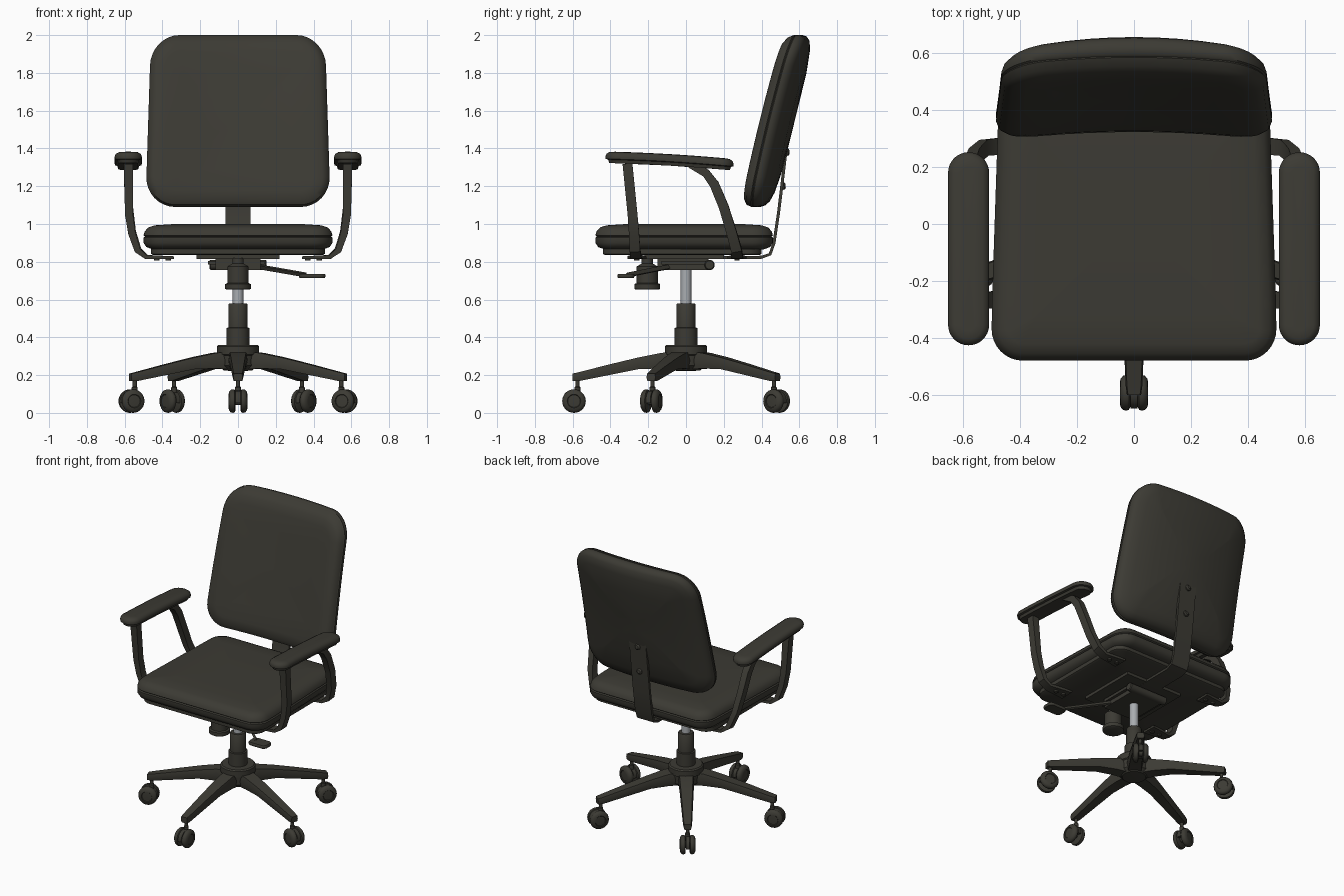
import bpy, bmesh, math
from mathutils import Vector, Matrix

if "Cube" in bpy.data.objects:
    bpy.data.objects.remove(bpy.data.objects["Cube"])


def material(name, rgb):
    m = bpy.data.materials.new(name)
    m.diffuse_color = (*rgb, 1)
    m.use_nodes = True
    m.node_tree.nodes["Principled BSDF"].inputs["Base Color"].default_value = m.diffuse_color
    return m


DARK = material("dark olive grey", (0.045, 0.043, 0.034))
STEEL = material("light steel", (0.40, 0.42, 0.44))


def loft(name, rings, mat=DARK, matrix=None, tips=None, angle=40):
    """Skin a list of equal-length rings; close ends with n-gons or fans to tips."""
    bm = bmesh.new()
    vs = [[bm.verts.new(p) for p in ring] for ring in rings]
    n = len(vs[0])
    for a, b in zip(vs, vs[1:]):
        for i in range(n):
            j = (i + 1) % n
            bm.faces.new((a[i], a[j], b[j], b[i]))
    for k, ring in enumerate((vs[0], vs[-1])):
        if tips:
            c = bm.verts.new(tips[k])
            for i in range(n):
                bm.faces.new((ring[i], ring[(i + 1) % n], c))
        else:
            bm.faces.new(ring)
    bmesh.ops.recalc_face_normals(bm, faces=bm.faces)
    if matrix:
        bm.transform(matrix)
        bmesh.ops.recalc_face_normals(bm, faces=bm.faces)
    me = bpy.data.meshes.new(name)
    bm.to_mesh(me)
    bm.free()
    me.materials.append(mat)
    ob = bpy.data.objects.new(name, me)
    bpy.context.collection.objects.link(ob)
    bpy.ops.object.select_all(action='DESELECT')
    ob.select_set(True)
    bpy.context.view_layer.objects.active = ob
    bpy.ops.object.shade_smooth_by_angle(angle=math.radians(angle))
    return ob


def outline(hx, hy, r, seg=8, side=8):
    """Rounded rectangle with subdivided straight sides."""
    pts = []
    corners = [(1, 1), (-1, 1), (-1, -1), (1, -1)]
    for k, (sx, sy) in enumerate(corners):
        for i in range(seg + 1):
            a = math.pi / 2 * (k + i / seg)
            pts.append(Vector((sx * (hx - r) + r * math.cos(a), sy * (hy - r) + r * math.sin(a))))
    out = []
    for i, p in enumerate(pts):
        out.append(p)
        if i % (seg + 1) == seg:
            q = pts[(i + 1) % len(pts)]
            out += [p.lerp(q, s / side) for s in range(1, side)]
    return out


def cushion(name, hx, hy, r, profile, warp, angle=40):
    """Rounded slab: profile lists (inset, height); warp maps (u, v, h) to space."""
    rings = [[warp(p.x, p.y, h) for p in outline(hx - d, hy - d, max(r - d, 0.006))] for d, h in profile]
    return loft(name, rings, tips=(warp(0, 0, profile[0][1]), warp(0, 0, profile[-1][1])), angle=angle)


def lathe(name, profile, matrix=None, mat=DARK, n=32):
    rings = [[(r * math.cos(2 * math.pi * i / n), r * math.sin(2 * math.pi * i / n), z)
              for i in range(n)] for r, z in profile]
    return loft(name, rings, mat, matrix)


def bar(name, stations, side):
    """Rectangular bar along stations of (point, width, thickness)."""
    pts = [Vector(s[0]) for s in stations]
    rings = []
    for i, (_, w, t) in enumerate(stations):
        d = (pts[min(i + 1, len(pts) - 1)] - pts[max(i - 1, 0)]).normalized()
        n = d.cross(Vector(side)).normalized()
        s = n.cross(d)
        rings.append([pts[i] + s * a * w / 2 + n * b * t / 2 for a, b in ((1, 1), (-1, 1), (-1, -1), (1, -1))])
    return loft(name, rings, angle=35)


def box(name, x, y, z):
    return loft(name, [[(x[0], y[0], k), (x[1], y[0], k), (x[1], y[1], k), (x[0], y[1], k)] for k in z])


def turn(axis, deg, loc=(0, 0, 0)):
    return Matrix.Translation(loc) @ Matrix.Rotation(math.radians(deg), 4, axis)


# Seat cushion with a seam around its edge, narrowing to the rear
def seat_warp(u, v, h):
    return Vector((u * (1 - 0.05 * max(0, (v + 0.3) / 0.75)), v - 0.01, h))


cushion("seat", 0.5, 0.47, 0.11,
        [(0.4, .865), (0.05, .865), (0.015, .878), (0, .9), (0, .928), (0.008, .934), (0, .94),
         (0.006, .96), (0.025, .982), (0.06, .993), (0.15, .999), (0.4, 1.0)], seat_warp)


# Backrest, dished across its width and leaning backwards
def back_warp(u, v, h):
    t = (v + 0.455) / 0.91
    y = 0.37 + 0.18 * t + 0.045 * t * t + h - (0.03 + 0.25 * max(h, 0)) * (u / 0.48) ** 2
    return Vector((u * (1 - 0.06 * t), y, 1.545 + v))


cushion("backrest", 0.49, 0.455, 0.16,
        [(0.4, -.055), (0.2, -.058), (0.09, -.061), (0.04, -.055), (0.012, -.037), (0, -.01),
         (0.006, -.004), (0, .002), (0, .022), (0.008, .047), (0.03, .068), (0.08, .085),
         (0.2, .1), (0.4, .104)], back_warp)

# Seat pan and the plates under it
cushion("seat_pan", 0.46, 0.42, 0.08, [(0.3, .835), (0.012, .835), (0, .842), (0, .868), (0.3, .868)],
        lambda u, v, h: Vector((u, v - 0.02, h)))
box("mounting_plate", (-0.22, 0.22), (-0.22, 0.2), (.815, .84))
box("tilt_housing", (-0.12, 0.12), (-0.15, 0.12), (.757, .818))
box("housing_flange", (-0.16, 0.14), (-0.13, 0.11), (.785, .805))
lathe("tilt_axle", [(0.022, -.15), (0.027, -.145), (0.027, .145), (0.022, .15)], turn('Y', 90, (0, 0.125, 0.783)))

# Back support strip with its screws
bar("back_support", [((0, 0.1, .822), .13, .016), ((0, 0.40, .824), .13, .016), ((0, 0.445, .84), .13, .016),
                     ((0, 0.466, .9), .13, .016), ((0, 0.49, 1.06), .13, .016), ((0, 0.507, 1.2), .13, .016),
                     ((0, 0.533, 1.42), .13, .016)], (1, 0, 0))
for y, z in ((0.505, 1.2), (0.526, 1.38)):
    lathe("back_screw", [(0.02, 0), (0.02, .015), (0.012, .022)], turn('X', -83, (0, y, z)), n=16)

# Armrests: two bent posts and a pad on each side
for sx in (-1, 1):
    front = [((0.34, -.26, .822), .1, .014), ((0.49, -.265, .826), .06, .02), ((0.532, -.27, .86), .056, .032),
             ((0.562, -.275, .95), .054, .038), ((0.577, -.283, 1.05), .052, .042), ((0.58, -.31, 1.32), .052, .05)]
    rear = [((0.34, .27, .822), .1, .014), ((0.48, .272, .826), .06, .02), ((0.527, .268, .86), .056, .032),
            ((0.56, .24, .96), .054, .038), ((0.577, .2, 1.09), .052, .042), ((0.58, .15, 1.21), .05, .045),
            ((0.58, .105, 1.27), .045, .047), ((0.58, .02, 1.315), .035, .05)]
    for name, path in (("front_arm_post", front), ("rear_arm_post", rear)):
        bar(name, [((sx * p[0], p[1], p[2]), w, t) for p, w, t in path], (0, 1, 0))
        for x in (0.37, 0.43):
            lathe("arm_screw", [(0.014, .806), (0.014, .82)], Matrix.Translation((sx * x, path[0][0][1], 0)), n=12)
    cushion("arm_pad", 0.072, 0.339, 0.0715,
            [(0.05, -.03), (0.02, -.03), (0.014, -.012), (0.001, -.008), (0, .006), (0.006, .02), (0.022, .029), (0.05, .031)],
            lambda u, v, h: Vector((sx * (0.581 + u), v - 0.087, 1.333 - 0.02 * v / 0.34 + h
                                    + 0.006 * (1 - (v / 0.34) ** 2))))

# Height lever and tension knob
bar("lever_rod", [((0.1, -.08, .775), .022, .014), ((0.2, -.17, .758), .022, .014), ((0.36, -.31, .73), .022, .014)],
    (0.6, -0.6, 0))
cushion("lever_paddle", 0.07, 0.045, 0.03, [(0.02, .715), (0.003, .715), (0, .72), (0, .731), (0.004, .736), (0.02, .736)],
        lambda u, v, h: Vector((0.393 + u, -0.318 + v, h)))
lathe("tension_knob", [(0.06, .652), (0.068, .657), (0.068, .682), (0.056, .687), (0.056, .775), (0.03, .79), (0.03, .82)],
      Matrix.Translation((0, -0.205, 0)))

# Gas lift column and hub
lathe("gas_rod", [(0.028, .56), (0.028, .77)], mat=STEEL)
lathe("column", [(0.06, .34), (0.06, .45), (0.05, .452), (0.05, .575), (0.046, .58)])
lathe("hub", [(0.04, .222), (0.075, .225), (0.1, .25), (0.104, .305), (0.112, .31), (0.112, .352), (0.104, .36)])

# Five legs, each with a twin-wheel caster
for k in range(5):
    spin = Matrix.Rotation(math.radians(-90 + 72 * k), 4, 'Z')
    leg = [(0.05, .052, .23, .322), (0.13, .05, .235, .318), (0.25, .044, .232, .294), (0.4, .037, .202, .258),
           (0.57, .029, .168, .215), (0.6, .025, .168, .208)]
    loft("leg", [[(r, -w * .8, a), (r, w * .8, a), (r, w, (a + b) / 2), (r, w * .85, b), (r, -w * .85, b),
                  (r, -w, (a + b) / 2)] for r, w, a, b in leg], matrix=spin)
    lathe("caster_stem", [(0.016, .06), (0.016, .135), (0.011, .14), (0.011, .19)],
          spin @ Matrix.Translation((0.575, 0, 0)), n=16)
    lathe("caster_axle", [(0.022, -.03), (0.022, .03)], spin @ turn('X', 90, (0.593, 0, .0625)), n=16)
    for s in (-1, 1):
        lathe("caster_wheel", [(0.05, .013), (0.06, .018), (0.0625, .027), (0.06, .038), (0.05, .047), (0.036, .05),
                               (0.033, .046), (0.02, .047)], spin @ turn('X', 90 * s, (0.593, 0, .0625)), n=28)
    # Hood arching over the wheels
    arc = [math.radians(a) for a in range(-10, 191, 20)]
    loft("caster_hood", [[(0.593 + r * math.cos(a), y, .0625 + r * math.sin(a))
                          for y, r in ((-.012, .03), (.012, .03), (.012, .056), (-.012, .056))] for a in arc], matrix=spin)
